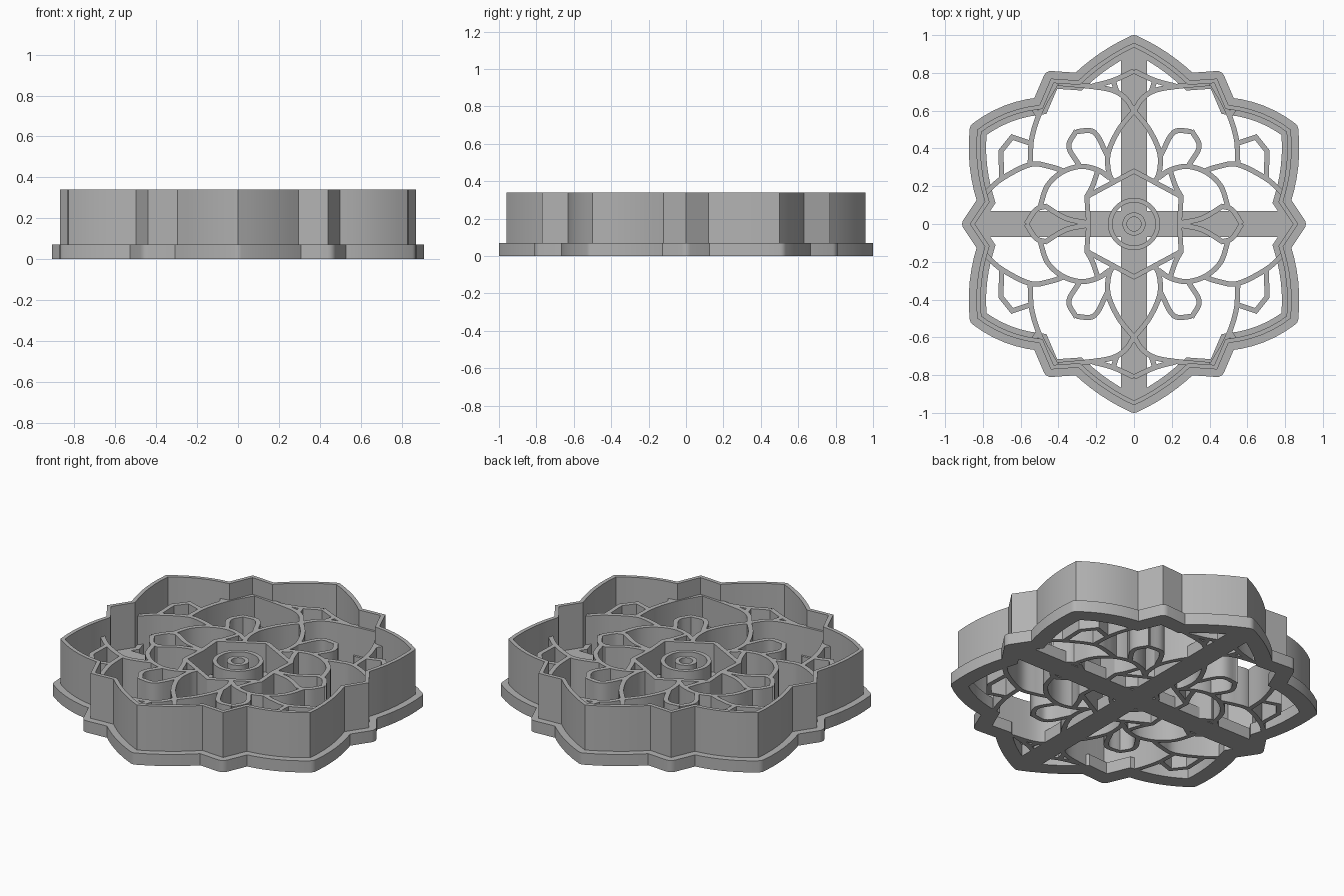
import bpy, bmesh, math
from mathutils import Vector

# Remove the default cube only
cube = bpy.data.objects.get("Cube")
if cube:
    bpy.data.objects.remove(cube, do_unlink=True)

WALL_TOP, STAMP_TOP, BASE_TOP = 0.34, 0.24, 0.07
LINE_WIDTH, BAR_WIDTH = 0.027, 0.14

grey = bpy.data.materials.new("grey_plastic")
grey.use_nodes = True
grey.diffuse_color = (0.45, 0.45, 0.45, 1)
grey.node_tree.nodes["Principled BSDF"].inputs["Base Color"].default_value = grey.diffuse_color

parts = []


def finish(name, bm):
    """Clean the mesh and link it as a named part."""
    bmesh.ops.remove_doubles(bm, verts=bm.verts, dist=0.0004)
    bmesh.ops.recalc_face_normals(bm, faces=bm.faces)
    mesh = bpy.data.meshes.new(name)
    bm.to_mesh(mesh)
    bm.free()
    mesh.materials.append(grey)
    obj = bpy.data.objects.new(name, mesh)
    bpy.context.collection.objects.link(obj)
    parts.append(obj)


def add_strip(bm, left, right, height, closed):
    """Extrude the band between two matching outlines up from the ground."""
    count = len(left)
    rows = [[bm.verts.new((p.x, p.y, z)) for p in side]
            for side, z in ((left, 0), (left, height), (right, height), (right, 0))]
    for i in range(count if closed else count - 1):
        j = (i + 1) % count
        for a, b in zip(rows, rows[1:] + rows[:1]):
            bm.faces.new((a[i], a[j], b[j], b[i]))
    if not closed:
        bm.faces.new([row[0] for row in rows])
        bm.faces.new([row[-1] for row in rows])


def normal(a, b):
    d = (b - a).normalized()
    return Vector((-d.y, d.x))


def offset(points, dist, closed=True):
    """Offset a clockwise outline; outward convex corners become round."""
    result, last = [], len(points) - 1
    for i, p in enumerate(points):
        before = normal(points[i - 1], p) if closed or i else None
        after = normal(p, points[(i + 1) % len(points)]) if closed or i < last else None
        n1, n2 = before or after, after or before
        mid = (n1 + n2).normalized()
        mitre = p + mid * dist / max(mid.dot(n1), 0.4)
        if not closed:
            result.append(mitre)
            continue
        cross = n1.x * n2.y - n1.y * n2.x
        if dist > 0 and cross < -0.3:
            result += [p + n1 * dist, p + (n1 + mid).normalized() * dist, p + mid * dist,
                       p + (n2 + mid).normalized() * dist, p + n2 * dist]
        else:
            result += [mitre] * 5
    return result


def ring(name, outline, outer, inner, height):
    bm = bmesh.new()
    add_strip(bm, offset(outline, outer), offset(outline, inner), height, True)
    finish(name, bm)


def mirror_quarter(quarter):
    """Complete a clockwise quarter outline running from +y to +x."""
    half = quarter + [Vector((p.x, -p.y)) for p in quarter[-2::-1]]
    return half + [Vector((-p.x, p.y)) for p in half[-2:0:-1]]


def smooth(points, steps=6):
    """Catmull-Rom curve through the points."""
    pts = [Vector(p) for p in points]
    pts = [2 * pts[0] - pts[1]] + pts + [2 * pts[-1] - pts[-2]]
    out = []
    for a, b, c, d in zip(pts, pts[1:], pts[2:], pts[3:]):
        for k in range(steps):
            t = k / steps
            out.append(0.5 * (2 * b + (c - a) * t + (2 * a - 5 * b + 4 * c - d) * t ** 2
                              + (3 * b - a - 3 * c + d) * t ** 3))
    return out + [pts[-2]]


def stroke(name, points, curved=True):
    """Raised line, repeated in all four quarters."""
    bm = bmesh.new()
    for sx in (1, -1):
        for sy in (1, -1):
            path = smooth(points) if curved else [Vector(p) for p in points]
            path = [Vector((p.x * sx, p.y * sy)) for p in path]
            add_strip(bm, offset(path, LINE_WIDTH / 2, False),
                      offset(path, -LINE_WIDTH / 2, False), STAMP_TOP, False)
    finish(name, bm)


# Flower outline: corner points, each with the bulge of the side that follows
corners = [(0, 0.96, 0.015), (0.295, 0.76, 0), (0.44, 0.77, 0), (0.5, 0.63, 0.025),
           (0.83, 0.5, 0.02), (0.79, 0.12, 0), (0.87, 0, 0)]
quarter = []
for (x, y, bulge), (x2, y2, _) in zip(corners, corners[1:]):
    a, b = Vector((x, y)), Vector((x2, y2))
    steps = 6 if bulge else 1
    for k in range(steps):
        t = k / steps
        quarter.append(a.lerp(b, t) + normal(a, b) * bulge * 4 * t * (1 - t))
quarter.append(Vector((0.87, 0)))
flower = mirror_quarter(quarter)

ring("cutting_wall", flower, 0, -0.023, WALL_TOP)
ring("base_flange", flower, 0.04, -0.052, BASE_TOP)

# Crossed support bars
for name, size in (("long_bar", (BAR_WIDTH, 1.84)), ("cross_bar", (1.68, BAR_WIDTH))):
    bm = bmesh.new()
    bmesh.ops.create_cube(bm, size=1)
    for v in bm.verts:
        v.co = (v.co.x * size[0], v.co.y * size[1], (v.co.z + 0.5) * BASE_TOP)
    finish(name, bm)

# Flower centre: two round rims in a hexagon
for name, radius in (("centre_outer_rim", 0.126), ("centre_inner_rim", 0.049)):
    circle = [Vector((math.sin(a), math.cos(a))) * radius
              for a in (math.tau * k / 48 for k in range(48))]
    ring(name, circle, 0.012, -0.012, STAMP_TOP)
hexagon = mirror_quarter([Vector(p) for p in ((0, 0.28), (0.25, 0.145), (0.24, 0))])
ring("centre_hexagon", hexagon, 0.013, -0.013, STAMP_TOP)

# Petal lines
stroke("upright_petal", [(0, 0.6), (0.08, 0.5), (0.135, 0.38), (0.135, 0.28), (0.11, 0.22)])
stroke("small_petal_tip", [(0.14, 0.36), (0.21, 0.485), (0.305, 0.49)])
stroke("small_petal_side", [(0.305, 0.495), (0.345, 0.41), (0.29, 0.31)])
stroke("petal_base", [(0.13, 0.245), (0.19, 0.285), (0.28, 0.305), (0.38, 0.275),
                      (0.46, 0.2), (0.5, 0.08)])
stroke("petal_stem", [(0.25, 0.145), (0.22, 0.2), (0.19, 0.285)])
stroke("side_leaf_inner", [(0.24, 0.005), (0.36, 0.03), (0.47, 0.095)])
stroke("side_leaf_tip", [(0.46, 0.095), (0.52, 0.075), (0.57, 0)])
stroke("large_petal_top", [(0, 0.6), (0.05, 0.67), (0.12, 0.71), (0.24, 0.73), (0.4, 0.745)])
stroke("large_petal_side", [(0.41, 0.75), (0.49, 0.61), (0.54, 0.46), (0.55, 0.32)])
stroke("large_petal_link", [(0.505, 0.57), (0.53, 0.61)], False)
stroke("outer_petal_base", [(0.37, 0.28), (0.45, 0.305), (0.55, 0.315), (0.7, 0.24), (0.79, 0.16)])
stroke("outer_petal_edge", [(0.54, 0.425), (0.645, 0.46), (0.705, 0.385), (0.7, 0.24)], False)
stroke("top_petal_edge", [(0, 0.81), (0.11, 0.76), (0.22, 0.73)])
stroke("top_petal_link", [(0.11, 0.76), (0.09, 0.695)], False)

# Smooth the curved walls, keep the corners crisp
bpy.ops.object.select_all(action="DESELECT")
for obj in parts:
    obj.select_set(True)
bpy.context.view_layer.objects.active = parts[0]
bpy.ops.object.shade_smooth_by_angle(angle=math.radians(25))
